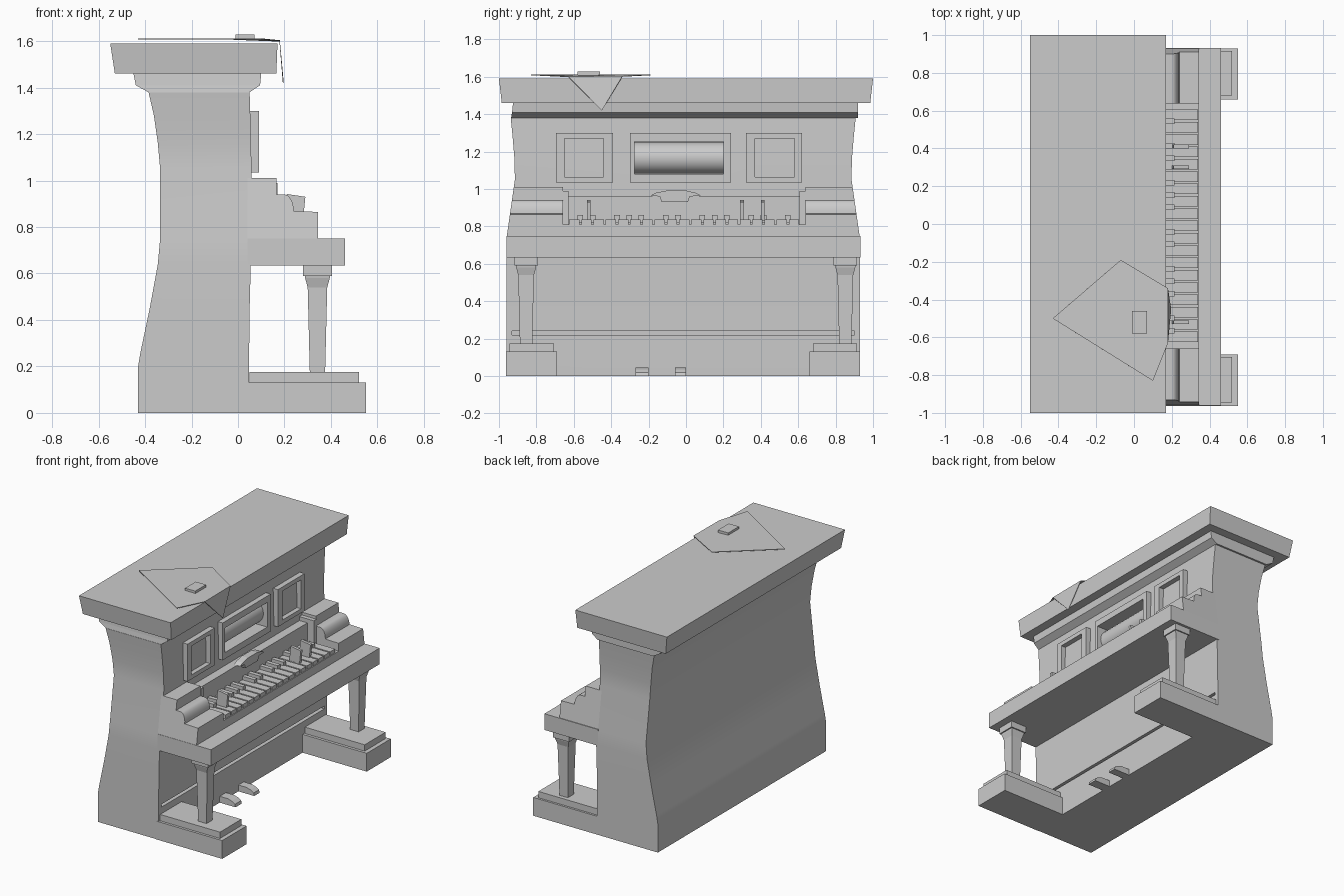
import bpy, bmesh, math

if "Cube" in bpy.data.objects:
    bpy.data.objects.remove(bpy.data.objects["Cube"])

grey = bpy.data.materials.new("light_grey")
grey.use_nodes = True
grey.diffuse_color = (0.6, 0.6, 0.6, 1)
grey.node_tree.nodes["Principled BSDF"].inputs["Base Color"].default_value = (0.6, 0.6, 0.6, 1)

MID = -0.015  # centre line of the case


def finish(name, bm, smooth=False):
    bmesh.ops.recalc_face_normals(bm, faces=bm.faces)
    mesh = bpy.data.meshes.new(name)
    bm.to_mesh(mesh)
    bm.free()
    ob = bpy.data.objects.new(name, mesh)
    bpy.context.collection.objects.link(ob)
    mesh.materials.append(grey)
    if smooth:
        bpy.ops.object.select_all(action='DESELECT')
        ob.select_set(True)
        bpy.context.view_layer.objects.active = ob
        bpy.ops.object.shade_smooth_by_angle(angle=math.radians(25))
    return ob


def loft(name, sections, smooth=False):
    """Stack of rectangles, each (z, x0, x1, y0, y1)."""
    bm = bmesh.new()
    rings = [[bm.verts.new((x, y, z)) for x, y in ((a, c), (b, c), (b, d), (a, d))]
             for z, a, b, c, d in sections]
    for low, high in zip(rings, rings[1:]):
        for i in range(4):
            j = (i + 1) % 4
            bm.faces.new((low[i], low[j], high[j], high[i]))
    bm.faces.new(rings[0][::-1])
    bm.faces.new(rings[-1])
    return finish(name, bm, smooth)


def box(name, x, y, z):
    return loft(name, [(z[0], *x, *y), (z[1], *x, *y)])


def prism(name, profile, y0, y1, smooth=False, lean=None):
    """Extrude an (x, z) profile along y; lean gives y of the far end from z."""
    bm = bmesh.new()
    a = [bm.verts.new((x, y0, z)) for x, z in profile]
    b = [bm.verts.new((x, lean(z) if lean else y1, z)) for x, z in profile]
    bm.faces.new(a)
    bm.faces.new(b[::-1])
    for i in range(len(a)):
        j = (i + 1) % len(a)
        bm.faces.new((a[i], a[j], b[j], b[i]))
    return finish(name, bm, smooth)


def cut(ob, cutter):
    mod = ob.modifiers.new("cut", 'BOOLEAN')
    mod.operation = 'DIFFERENCE'
    mod.solver = 'EXACT'
    mod.object = cutter
    bpy.context.view_layer.update()
    with bpy.context.temp_override(object=ob, active_object=ob):
        bpy.ops.object.modifier_apply(modifier=mod.name)
    bpy.data.objects.remove(cutter)


# Case: curved back, nearly upright front, waisted sides (z, back, front, half width)
case = [(0, -.43, .045, .945), (.2, -.43, .048, .945), (.26, -.42, .048, .945),
        (.45, -.38, .05, .945), (.64, -.345, .055, .945), (.75, -.335, .057, .943),
        (1.05, -.335, .058, .9), (1.16, -.345, .056, .902), (1.28, -.362, .053, .912),
        (1.38, -.385, .05, .922)]
body = loft("case", [(z, a, b, MID - h, MID + h) for z, a, b, h in case], True)
cut(body, box("groove_cutter", (.015, .2), (-.93, .9), (.22, .24)))
cut(body, box("roll_cutter", (-.12, .2), (-.275, .2), (1.08, 1.255)))

# Cornice and overhanging lid
loft("cornice", [(1.38, -.385, .05, -.935, .92), (1.41, -.44, .095, -.93, .92),
                 (1.46, -.45, .1, -.925, .92)])
loft("lid", [(1.46, -.53, .165, -.985, .985), (1.59, -.55, .17, -1, 1)])


# Framed panels on the upper front
def frame(name, y, iy, iz):
    z = (1.035, 1.30)
    x = (.04, .09)
    box(name + "_frame_top", x, y, (iz[1], z[1]))
    box(name + "_frame_bottom", x, y, (z[0], iz[0]))
    box(name + "_frame_side_a", x, (y[0], iy[0]), iz)
    box(name + "_frame_side_b", x, (iy[1], y[1]), iz)


frame("right_panel", (-.695, -.39), (-.65, -.44), (1.065, 1.27))
frame("left_panel", (.32, .62), (.37, .58), (1.065, 1.27))
frame("roll", (-.30, .24), (-.275, .2), (1.08, 1.255))
circle = [(-.025 + .085 * math.cos(t * math.tau / 24), 1.167 + .085 * math.sin(t * math.tau / 24))
          for t in range(24)]
prism("music_roll", circle, -.275, .2, True)

# Key bed, key rail and board behind the keys
box("key_bed", (.04, .46), (-.96, .933), (.635, .75))
box("key_rail", (.04, .345), (-.7, .7), (.75, .81))
box("fall_board", (.04, .12), (-.66, .64), (.8, .962))
hump = [(-.19, .965), (-.16, .98), (-.1, .992), (0, .992), (.05, .98), (.08, .965),
        (.02, .96), (.01, .93), (-.13, .93), (-.14, .96)]
bm = bmesh.new()
face = bm.faces.new([bm.verts.new((.1, y, z)) for y, z in hump])
out = bmesh.ops.extrude_face_region(bm, geom=[face])["geom"]
bmesh.ops.translate(bm, vec=(.05, 0, 0), verts=[v for v in out if isinstance(v, bmesh.types.BMVert)])
finish("music_rest", bm)

# Stepped cheeks with a rounded shoulder
arc = [(.2 + .04 * math.cos(t * math.pi / 12), .868 + .072 * math.sin(t * math.pi / 12))
       for t in range(7)]
cheek = [(.04, .75), (.345, .75), (.345, .865)] + arc + [(.165, .94), (.165, 1.01), (.04, 1.01)]
for side, s, inner in (("left", 1, .638), ("right", -1, -.658)):
    prism(side + "_cheek", cheek, inner, 0, True,
          lambda z, s=s: MID + s * (.943 - (z - .75) * .143))
    box(side + "_cheek_block", (.04, .17), sorted((inner, inner - s * .03)), (.8, .99))

# White keys, black keys and a few raised keys
count = 19
step = 1.24 / count
for i in range(count):
    y = -.63 + i * step
    box("white_key", (.1, .34), (y + .005, y + step - .005), (.805, .837))
    if i and i % 7 not in (0, 3):
        box("black_key", (.1, .215), (y - .015, y + .015), (.82, .862))
for y in (-.52, .3, .41):
    prism("raised_key", [(.2, .83), (.28, .83), (.29, .93), (.21, .942)], y - .01, y + .01)

# Feet, plates and tapered legs
for side, c, foot, plate in (("left", .852, (.66, .93), (.68, .915)),
                             ("right", -.855, (-.963, -.69), (-.945, -.705))):
    box(side + "_foot", (.03, .55), foot, (0, .13))
    box(side + "_foot_plate", (.05, .52), plate, (.13, .175))
    leg = [(.175, .033), (.54, .042), (.58, .053), (.59, .054), (.59, .063), (.637, .063)]
    loft(side + "_leg", [(z, .342 - r, .342 + r, c - r, c + r) for z, r in leg])

# Pedals
pedal = [(.03, .0), (.17, .0), (.165, .02), (.14, .036), (.11, .045), (.03, .045)]
for y0, y1 in ((-.27, -.2), (-.06, 0)):
    prism("pedal", pedal, y0, y1)

# Cloth draped over the lid edge, with a small box on it
bm = bmesh.new()
cloth = [bm.verts.new(p) for p in ((-.43, -.5, 1.612), (.1, -.83, 1.612), (.18, -.63, 1.602),
                                   (.18, -.34, 1.604), (-.07, -.19, 1.612), (.197, -.45, 1.42))]
bm.faces.new(cloth[:5])
bm.faces.new((cloth[2], cloth[5], cloth[3]))
drape = finish("cloth", bm)
thick = drape.modifiers.new("thickness", 'SOLIDIFY')
thick.thickness = .004
box("small_box", (-.01, .07), (-.58, -.46), (1.61, 1.628))
